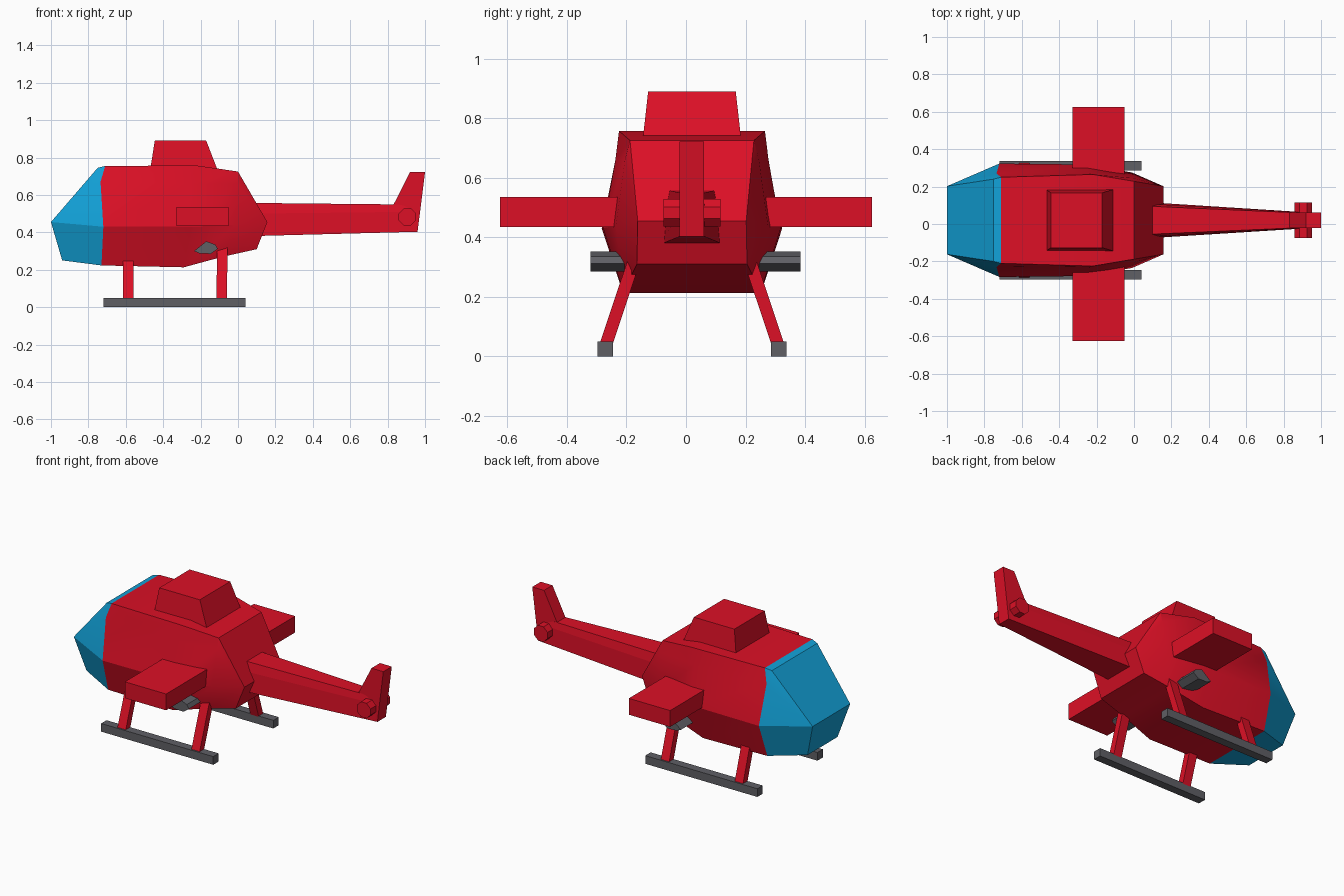
import bpy, bmesh, math
from mathutils import Vector

if "Cube" in bpy.data.objects:
    bpy.data.objects.remove(bpy.data.objects["Cube"])

C = 0.02  # centre line of the fuselage in y


def material(name, rgb):
    m = bpy.data.materials.new(name)
    m.diffuse_color = (*rgb, 1)
    m.use_nodes = True
    m.node_tree.nodes["Principled BSDF"].inputs["Base Color"].default_value = m.diffuse_color
    return m


RED = material("red", (0.72, 0.005, 0.019))
BLUE = material("glass blue", (0.006, 0.36, 0.69))
GREY = material("grey", (0.115, 0.115, 0.13))


def finish(name, bm, mats, smooth=False):
    bmesh.ops.remove_doubles(bm, verts=bm.verts, dist=0.0005)
    bmesh.ops.recalc_face_normals(bm, faces=bm.faces)
    me = bpy.data.meshes.new(name)
    bm.to_mesh(me)
    bm.free()
    for m in mats:
        me.materials.append(m)
    ob = bpy.data.objects.new(name, me)
    bpy.context.collection.objects.link(ob)
    if smooth:
        bpy.ops.object.select_all(action='DESELECT')
        ob.select_set(True)
        bpy.context.view_layer.objects.active = ob
        bpy.ops.object.shade_smooth_by_angle(angle=math.radians(22))
    return ob


def loft(name, rings, mats, mat_of=lambda i: 0, smooth=False):
    """Skin a list of closed rings of points and cap both ends."""
    bm = bmesh.new()
    rows = [[bm.verts.new(p) for p in r] for r in rings]
    n = len(rows[0])
    for i, (a, b) in enumerate(zip(rows, rows[1:])):
        for k in range(n):
            j = (k + 1) % n
            bm.faces.new((a[k], a[j], b[j], b[k])).material_index = mat_of(i)
    bm.faces.new(rows[0]).material_index = mat_of(0)
    bm.faces.new(rows[-1]).material_index = mat_of(len(rows) - 2)
    return finish(name, bm, mats, smooth)


def rect(x0, x1, y0, y1, z):
    return [(x0, y0, z), (x1, y0, z), (x1, y1, z), (x0, y1, z)]


def box(name, x, y, z, mat):
    return loft(name, [rect(*x, *y, z[0]), rect(*x, *y, z[1])], [mat])


def mirrored(half):
    """Ring from (x, half width, z) points listed top to bottom."""
    return ([(x, C + w, z) for x, w, z in half] +
            [(x, C - w, z) for x, w, z in reversed(half)])


# Fuselage with blue canopy: stations of top, upper side, widest, bottom
nose, tail = (-1, .182, .455), (.157, .182, .455)
door = [(-.735, .25, .67), (-.72, .303, .43), (-.73, .235, .223)]
stations = [
    [nose, nose, nose, (-.94, .145, .25)],
    [(-.75, .22, .745)] + door,
    [(-.71, .23, .755)] + door,
    [(-.22, .245, .757), (-.25, .257, .66), (-.25, .298, .43), (-.29, .23, .213)],
    [(0, .208, .725), (0, .225, .66), (-.01, .255, .44), (-.08, .205, .27)],
    [tail, tail, tail, (.1, .185, .31)],
]
loft("fuselage", [mirrored(s) for s in stations], [RED, BLUE],
     lambda i: 1 if i < 2 else 0, smooth=True)

# Tail boom, tapering to the rear
loft("tail_boom", [mirrored([(.08, .075, .557), (.08, .088, .5), (.08, .096, .38)]),
                   mirrored([(.97, .036, .548), (.97, .04, .51), (.96, .04, .403)])], [RED])

# Tail fin
fin = [(.83, .545), (.92, .722), (1, .722), (.96, .403), (.9, .41)]
loft("tail_fin", [[(x, C + s * .041, z) for x, z in fin] for s in (-1, 1)], [RED])


def prism(name, outline, y0, y1, mat):
    return loft(name, [[(x, y, z) for x, z in outline] for y in (y0, y1)], [mat])


# Tail rotor hub
hub = [(.905 + .05 * math.cos(a), .482 + .05 * math.sin(a))
       for a in (math.pi / 8 + k * math.pi / 4 for k in range(8))]
prism("tail_hub", hub, C - .095, C + .095, RED)

# Engine housing on the roof
loft("roof_housing", [rect(-.47, -.108, C - .165, C + .165, .73),
                      rect(-.445, -.17, C - .147, C + .147, .89)], [RED])

# Side parts
pod = [(-.235, .3), (-.17, .352), (-.122, .335), (-.108, .312), (-.145, .285), (-.205, .287)]
for side, s in (("left", -1), ("right", 1)):
    # Stub wing
    box(side + "_wing", (-.33, -.05), sorted((C + s * .1, s * .625)), (.435, .535), RED)
    # Exhaust pod
    prism(side + "_exhaust", pod, C + s * .17, .032 + s * .353, GREY)
    # Landing skid
    box(side + "_skid", (-.72, .04), sorted((C + s * .265, C + s * .317)), (0, .05), GREY)
    # Skid struts, leaning in towards the body
    for part, x in (("front", -.588), ("rear", -.087)):
        a, b = C + s * .287, C + s * .195
        loft(f"{side}_{part}_strut",
             [rect(x - .028, x + .028, a - .022, a + .022, .045),
              rect(x - .025, x + .031, b - .022, b + .022, .32)], [RED])
